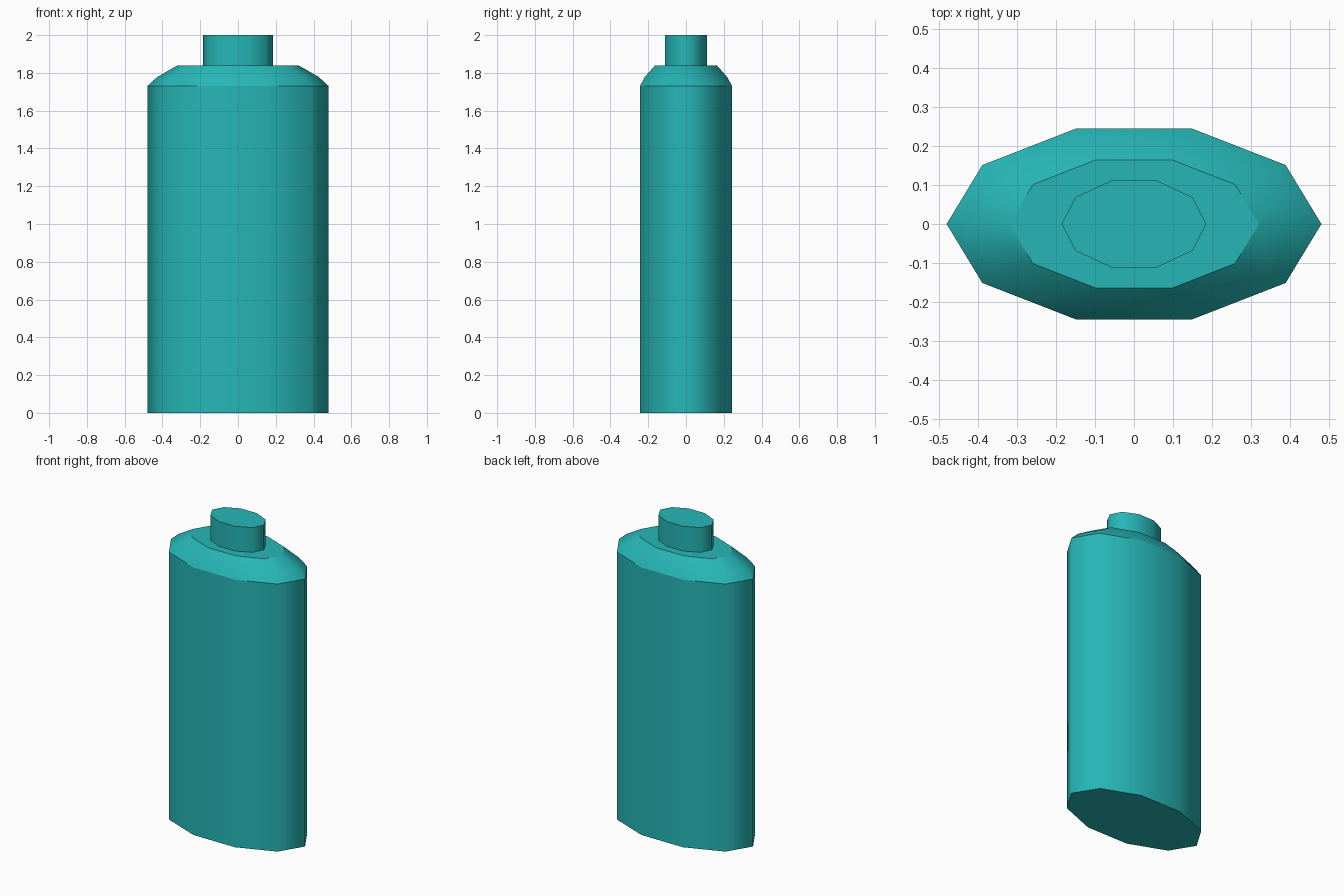
import bpy, bmesh
from math import cos, sin, pi

if "Cube" in bpy.data.objects:
    bpy.data.objects.remove(bpy.data.objects["Cube"])

SIDES = 10

# Profile rings: x radius, y radius, height, sharp crease at this ring
PROFILE = [
    (0.48, 0.257, 0.00, True),     # base
    (0.48, 0.257, 1.73, True),     # shoulder start
    (0.428, 0.229, 1.778, False),  # shoulder bend
    (0.32, 0.172, 1.84, True),     # shoulder top
    (0.185, 0.117, 1.84, True),    # neck foot
    (0.185, 0.117, 2.00, True),    # neck top
]


def loft(name, profile):
    bm = bmesh.new()
    rings = []
    for rx, ry, z, _ in profile:
        rings.append([bm.verts.new((rx * cos(2 * pi * i / SIDES),
                                    ry * sin(2 * pi * i / SIDES), z))
                      for i in range(SIDES)])
    for a, b in zip(rings, rings[1:]):
        for i in range(SIDES):
            j = (i + 1) % SIDES
            bm.faces.new((a[i], a[j], b[j], b[i])).smooth = True
    bm.faces.new(rings[0][::-1])
    bm.faces.new(rings[-1])
    # Crisp edges around the rings, smooth round the sides
    for ring, (_, _, _, sharp) in zip(rings, profile):
        for i in range(SIDES):
            bm.edges.get((ring[i], ring[(i + 1) % SIDES])).smooth = not sharp
    mesh = bpy.data.meshes.new(name)
    bm.to_mesh(mesh)
    bm.free()
    obj = bpy.data.objects.new(name, mesh)
    bpy.context.collection.objects.link(obj)
    return obj


# Flattened bottle with shoulder and neck
bottle = loft("bottle", PROFILE)
teal = bpy.data.materials.new("teal")
teal.diffuse_color = (0.02, 0.47, 0.47, 1)
teal.use_nodes = True
teal.node_tree.nodes["Principled BSDF"].inputs["Base Color"].default_value = teal.diffuse_color
bottle.data.materials.append(teal)
